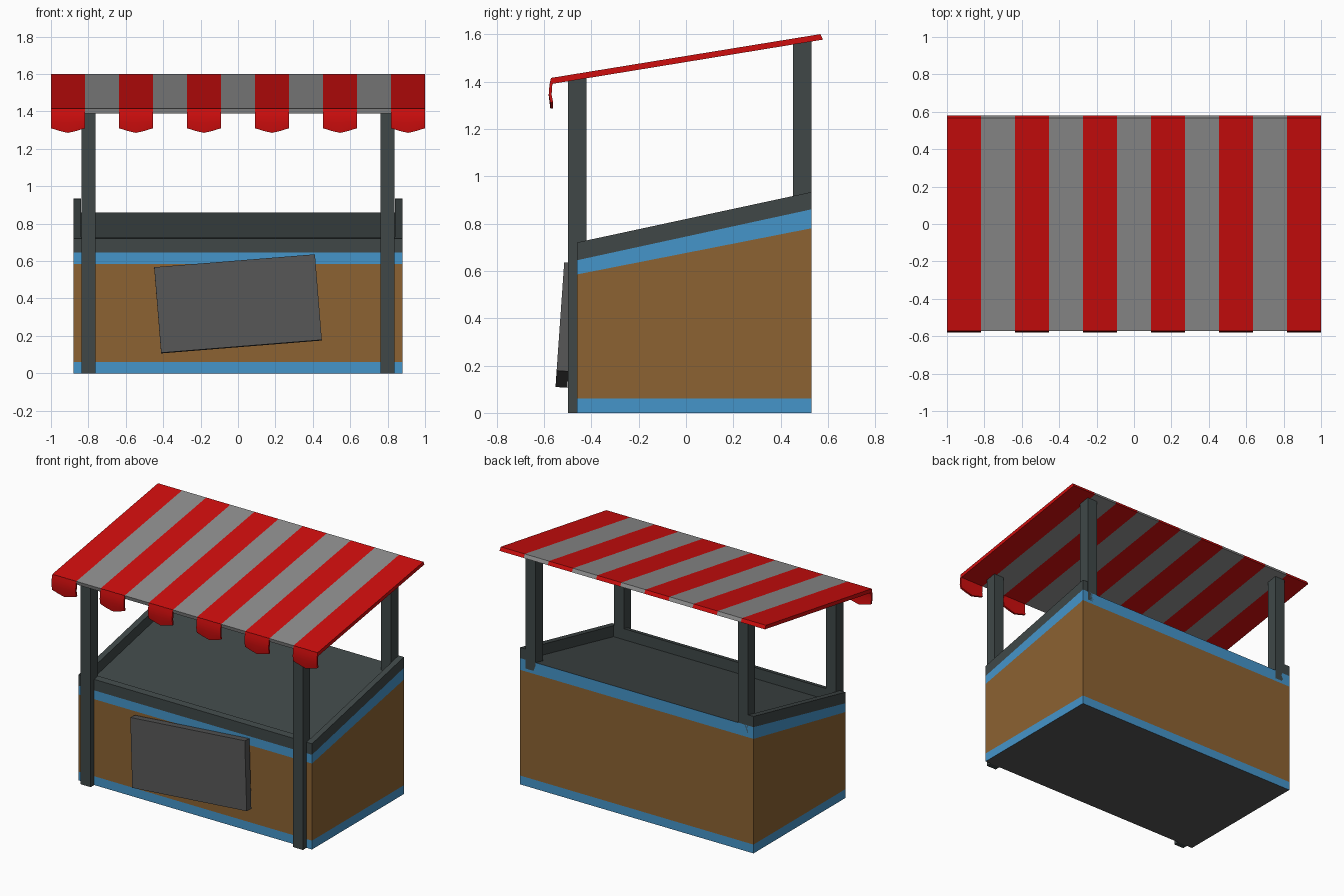
import bpy, bmesh, math
from mathutils import Matrix

if "Cube" in bpy.data.objects:
    bpy.data.objects.remove(bpy.data.objects["Cube"])


def material(name, rgb):
    m = bpy.data.materials.new(name)
    m.diffuse_color = (*rgb, 1)
    m.use_nodes = True
    m.node_tree.nodes["Principled BSDF"].inputs["Base Color"].default_value = m.diffuse_color
    return m


RED = material("red", (0.62, 0.004, 0.004))
PALE = material("pale_grey", (0.27, 0.27, 0.27))
BLUE = material("blue", (0.06, 0.30, 0.59))
BROWN = material("brown", (0.264, 0.123, 0.032))
SLATE = material("slate", (0.05, 0.064, 0.064))
GREY = material("dark_grey", (0.09, 0.09, 0.09))


def finish(name, bm, mats):
    bmesh.ops.recalc_face_normals(bm, faces=bm.faces)
    mesh = bpy.data.meshes.new(name)
    bm.to_mesh(mesh)
    bm.free()
    for m in mats:
        mesh.materials.append(m)
    ob = bpy.data.objects.new(name, mesh)
    bpy.context.collection.objects.link(ob)
    return ob


def loft(name, rings, mats, bands=None, caps=(0, 0)):
    """Closed skin through rings of points; bands gives a material slot per segment."""
    bm = bmesh.new()
    vs = [[bm.verts.new(p) for p in r] for r in rings]
    n = len(rings[0])
    for i in range(len(vs) - 1):
        for j in range(n):
            k = (j + 1) % n
            f = bm.faces.new((vs[i][j], vs[i][k], vs[i + 1][k], vs[i + 1][j]))
            f.material_index = bands[i] if bands else 0
    for ring, slot in ((vs[0], caps[0]), (vs[-1], caps[1])):
        bm.faces.new(ring).material_index = slot
    return finish(name, bm, mats)


def prism(name, profile, x0, x1, mat):
    return loft(name, [[(x, y, z) for y, z in profile] for x in (x0, x1)], [mat])


def box(name, size, matrix, mat):
    bm = bmesh.new()
    bmesh.ops.create_cube(bm, size=1, matrix=matrix @ Matrix.Diagonal((*size, 1)))
    return finish(name, bm, [mat])


# Counter body: bottom trim, panels and sloping top trim in one skin
W, F, B = 0.88, -0.46, 0.53


def level(zf, zb):
    return [(-W, F, zf), (W, F, zf), (W, B, zb), (-W, B, zb)]


loft("counter_body",
     [level(0, 0), level(0.06, 0.06), level(0.585, 0.78), level(0.645, 0.86)],
     [BLUE, BROWN, GREY, SLATE], bands=[0, 1, 0], caps=(2, 3))

# Raised rim on the sides and front of the tray
T = 0.04
slope = (0.86 - 0.645) / (B - F)
zi = slope * T
side = [(F, 0.645), (B, 0.86), (B, 0.933), (F, 0.72)]
prism("left_rim", side, -W, -W + T, SLATE)
prism("right_rim", side, W - T, W, SLATE)
prism("front_rim", [(F, 0.645), (F + T, 0.645 + zi), (F + T, 0.72 + zi), (F, 0.72)],
      -W + T, W - T, SLATE)

# Square corner posts
for s, label in ((-1, "left"), (1, "right")):
    for end, y, z0, z1 in (("front", -0.459, 0, 1.425), ("back", 0.491, 0.8, 1.568)):
        box(f"{end}_{label}_post", (0.076, 0.078, z1 - z0),
            Matrix.Translation((s * 0.8, y, (z0 + z1) / 2)), SLATE)

# Crooked sign board leaning on the front
tilt = Matrix.Rotation(math.radians(-4), 4, 'X') @ Matrix.Rotation(math.radians(-4.6), 4, 'Y')
box("sign_board", (0.862, 0.05, 0.46), Matrix.Translation((0, -0.508, 0.371)) @ tilt, GREY)

# Striped sloping canopy
N = 11
SW = 2 / N
roof = [(-0.571, 1.415), (0.567, 1.60), (0.579, 1.577), (-0.565, 1.39)]
loft("canopy", [[(-1 + i * SW, y, z) for y, z in roof] for i in range(N + 1)],
     [RED, PALE], bands=[i % 2 for i in range(N)])

# Curled hanging flap at the front of each red stripe
curl = [(-0.571, 1.413, 0), (-0.577, 1.385, 0), (-0.580, 1.345, 0.2), (-0.573, 1.31, 1)]
drops = [0, 0.014, 0.025, 0.014, 0]
for i in range(0, N, 2):
    bm = bmesh.new()
    grid = [[bm.verts.new((-1 + (i + c / 4) * SW, y, z - k * d))
             for c, d in enumerate(drops)] for y, z, k in curl]
    for a, b in zip(grid, grid[1:]):
        for c in range(4):
            bm.faces.new((a[c], b[c], b[c + 1], a[c + 1]))
    flap = finish(f"canopy_flap_{i // 2 + 1}", bm, [RED])
    # make the outer side face the front so the thickness goes inward
    if flap.data.polygons[0].normal.y > 0:
        flap.data.flip_normals()
    for p in flap.data.polygons:
        p.use_smooth = True
    mod = flap.modifiers.new("thickness", 'SOLIDIFY')
    mod.thickness = 0.012
    mod.offset = -1
    edge = flap.modifiers.new("sharp_edges", 'EDGE_SPLIT')
    edge.split_angle = math.radians(40)
